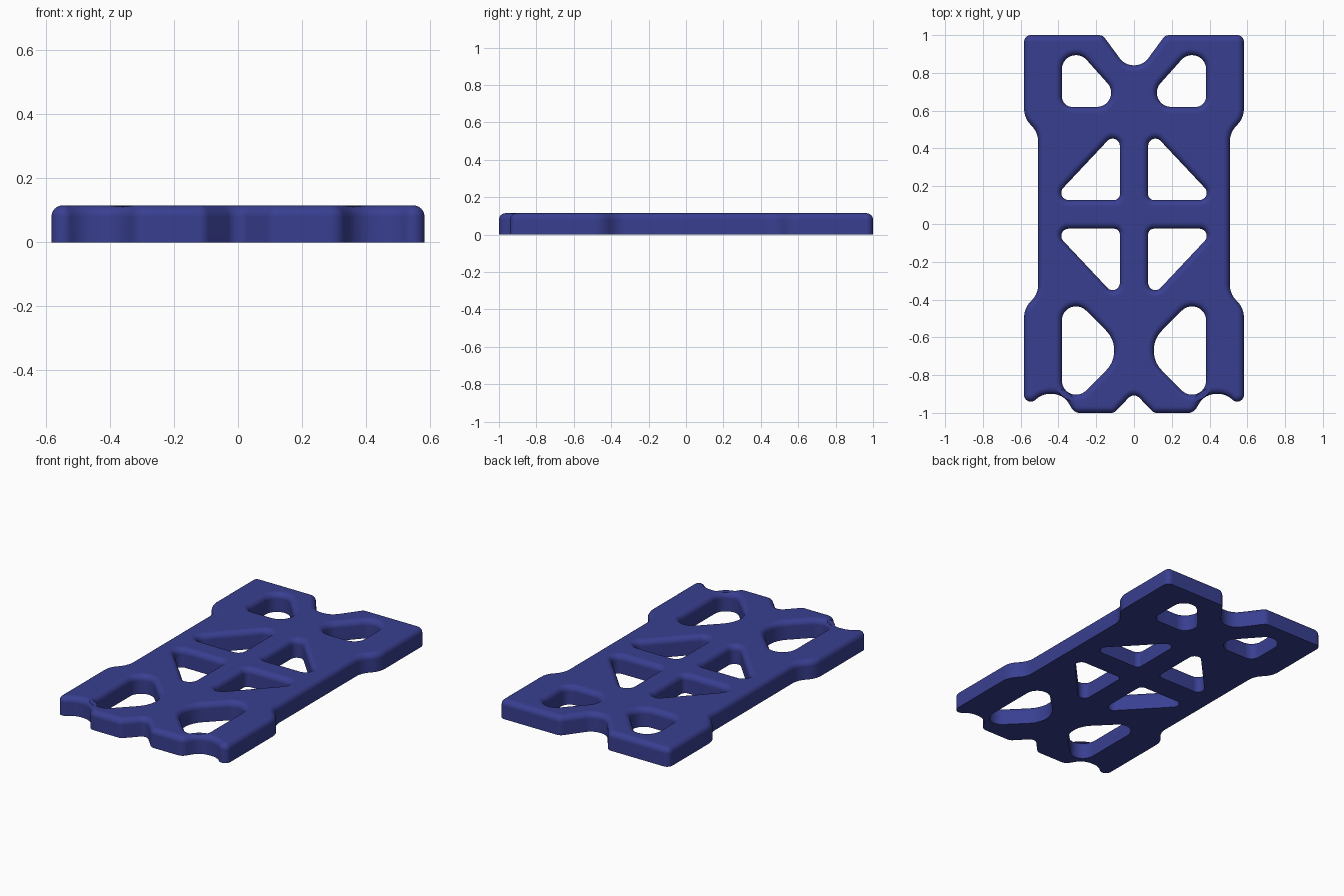
import bpy, bmesh, math
from mathutils import Vector

if "Cube" in bpy.data.objects:
    bpy.data.objects.remove(bpy.data.objects["Cube"])

HEIGHT, ROUND, STEPS = 0.115, 0.035, 6

navy = bpy.data.materials.new("navy blue")
navy.diffuse_color = (0.04, 0.049, 0.28, 1.0)
navy.use_nodes = True
navy.node_tree.nodes["Principled BSDF"].inputs["Base Color"].default_value = navy.diffuse_color


def rounded_loop(corners, ccw):
    """Points with normals into the material, from (x, y, radius) corners."""
    n = len(corners)
    area = sum(corners[i - 1][0] * corners[i][1] - corners[i][0] * corners[i - 1][1]
               for i in range(n))
    if (area > 0) != ccw:
        corners = corners[::-1]
    loop = []
    for i in range(n):
        x, y, r = corners[i]
        p = Vector((x, y))
        d0 = (p - Vector(corners[i - 1][:2])).normalized()
        d1 = (Vector(corners[(i + 1) % n][:2]) - p).normalized()
        turn = math.atan2(d0.x * d1.y - d0.y * d1.x, d0.dot(d1))
        side = 1 if turn > 0 else -1
        left = Vector((-d0.y, d0.x))
        center = p - d0 * r * math.tan(abs(turn) / 2) + left * r * side
        segs = max(4, round(abs(turn) / 0.17))
        for k in range(segs + 1):
            a = turn * k / segs
            c, s = math.cos(a), math.sin(a)
            normal = Vector((left.x * c - left.y * s, left.x * s + left.y * c))
            loop.append((center - normal * r * side, normal))
    return loop


def mirrored(corners):
    return [(-x, y, r) for x, y, r in corners]


# Outer edge: right half from the back notch round to the front
right_edge = [
    (0.048, 0.84, 0.09), (0.166, 1.0, 0.04), (0.582, 1.0, 0.036),
    (0.582, 0.56, 0.12), (0.507, 0.485, 0.12),
    (0.507, -0.37, 0.12), (0.582, -0.445, 0.12),
    (0.582, -0.99, 0.036), (0.49, -0.90, 0.10), (0.375, -0.90, 0.10),
    (0.315, -1.0, 0.05), (0.105, -1.0, 0.04),
]
outline = right_edge + [(0, -0.89, 0.04)] + mirrored(right_edge)[::-1]

# Cut-outs on the right half
holes = [
    [(0.382, 0.62, 0.055), (0.382, 1.015, 0.075), (0.028, 0.62, 0.075)],
    [(0.075, 0.127, 0.03), (0.435, 0.127, 0.038), (0.075, 0.51, 0.038)],
    [(0.075, -0.025, 0.03), (0.435, -0.025, 0.038), (0.075, -0.408, 0.038)],
    [(0.382, -0.33, 0.075), (0.382, -1.01, 0.075), (0.042, -0.67, 0.15)],
]
loops = [rounded_loop(outline, True)]
for hole in holes:
    loops += [rounded_loop(hole, False), rounded_loop(mirrored(hole), False)]

# Wall profile: straight side, then a quarter round into the top
profile = [(0.0, 0.0)]
for k in range(STEPS + 1):
    a = math.pi / 2 * k / STEPS
    profile.append((ROUND * (1 - math.cos(a)), HEIGHT - ROUND + ROUND * math.sin(a)))

bm = bmesh.new()
bottom_edges, top_edges = [], []
for loop in loops:
    rings = [[bm.verts.new((*(p + nrm * off), z)) for p, nrm in loop]
             for off, z in profile]
    n = len(loop)
    for low, high in zip(rings, rings[1:]):
        for i in range(n):
            j = (i + 1) % n
            bm.faces.new((low[i], low[j], high[j], high[i]))
    for ring, edges in ((rings[0], bottom_edges), (rings[-1], top_edges)):
        edges += [bm.edges.get((ring[i], ring[(i + 1) % n])) for i in range(n)]

# Flat underside and top
for edges, z in ((bottom_edges, -1), (top_edges, 1)):
    bmesh.ops.triangle_fill(bm, edges=edges, use_beauty=True, normal=(0, 0, z))
bmesh.ops.recalc_face_normals(bm, faces=bm.faces[:])

mesh = bpy.data.meshes.new("frame_plate")
bm.to_mesh(mesh)
bm.free()
mesh.materials.append(navy)
plate = bpy.data.objects.new("frame_plate", mesh)
bpy.context.collection.objects.link(plate)
bpy.context.view_layer.objects.active = plate
plate.select_set(True)
bpy.ops.object.shade_smooth_by_angle(angle=math.radians(35))
weighted = plate.modifiers.new("flat_top_shading", "WEIGHTED_NORMAL")
weighted.keep_sharp = True
